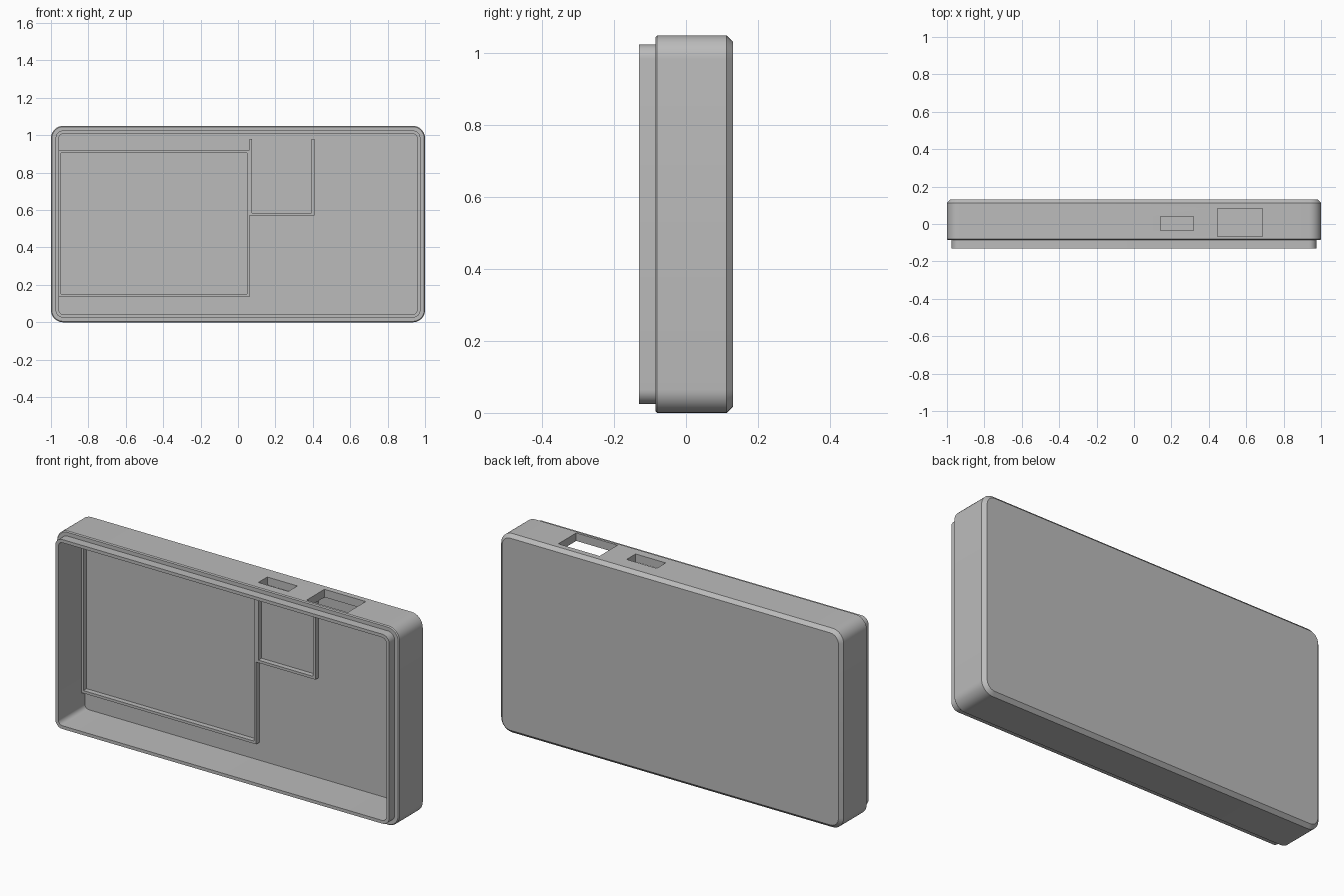
import bpy, bmesh
from math import sin, cos, pi

cube = bpy.data.objects.get("Cube")
if cube:
    bpy.data.objects.remove(cube, do_unlink=True)

grey = bpy.data.materials.new("plain grey")
grey.use_nodes = True
grey.diffuse_color = (0.5, 0.5, 0.5, 1)
grey.node_tree.nodes["Principled BSDF"].inputs["Base Color"].default_value = (0.5, 0.5, 0.5, 1)


def finish(bm, name):
    bmesh.ops.recalc_face_normals(bm, faces=bm.faces)
    mesh = bpy.data.meshes.new(name)
    bm.to_mesh(mesh)
    bm.free()
    mesh.materials.append(grey)
    obj = bpy.data.objects.new(name, mesh)
    bpy.context.collection.objects.link(obj)
    return obj


def box(name, x0, x1, y0, y1, z0, z1):
    bm = bmesh.new()
    bmesh.ops.create_cube(bm, size=1)
    for v in bm.verts:
        v.co.x = x1 if v.co.x > 0 else x0
        v.co.y = y1 if v.co.y > 0 else y0
        v.co.z = z1 if v.co.z > 0 else z0
    return finish(bm, name)


def rounded_ring(bm, y, inset, radius, steps=8):
    """Rounded rectangle at depth y, inset from the outer wall."""
    half_x, half_z = 1 - inset - radius, 0.525 - inset - radius
    ring = []
    for i, (sx, sz) in enumerate([(1, 1), (-1, 1), (-1, -1), (1, -1)]):
        for k in range(steps + 1):
            a = (i + k / steps) * pi / 2
            ring.append(bm.verts.new((sx * half_x + radius * cos(a), y,
                                      0.525 + sz * half_z + radius * sin(a))))
    return ring


# Case shell: cavity floor, cavity wall, lip, body and chamfered back
FLOOR = 0.09
profile = [(FLOOR, 0.042, 0.025), (-0.131, 0.042, 0.025),
           (-0.131, 0.025, 0.04), (-0.085, 0.025, 0.04),
           (-0.085, 0.005, 0.06), (-0.08, 0, 0.065),
           (0.113, 0, 0.065), (0.131, 0.018, 0.047)]
bm = bmesh.new()
rings = [rounded_ring(bm, *p) for p in profile]
for a, b in zip(rings, rings[1:]):
    for i in range(len(a)):
        j = (i + 1) % len(a)
        bm.faces.new((a[i], a[j], b[j], b[i]))
bm.faces.new(rings[0])
bm.faces.new(rings[-1])
shell = finish(bm, "case_shell")

# Two openings through the top wall
for x0, x1, y0, y1 in [(0.447, 0.688, -0.067, 0.083), (0.143, 0.319, -0.035, 0.04)]:
    cutter = box("opening_cutter", x0, x1, y0, y1, 0.95, 1.1)
    cutter.hide_render = True
    mod = shell.modifiers.new("opening", "BOOLEAN")
    mod.operation = "DIFFERENCE"
    mod.solver = "EXACT"
    mod.object = cutter
    bpy.context.view_layer.objects.active = shell
    bpy.ops.object.modifier_apply(modifier=mod.name)
    bpy.data.objects.remove(cutter, do_unlink=True)

bpy.ops.object.select_all(action="DESELECT")
shell.select_set(True)
bpy.context.view_layer.objects.active = shell
bpy.ops.object.shade_smooth_by_angle(angle=pi / 6)

# Low ribs on the cavity floor that frame two bays
RIB_TOP = FLOOR - 0.027
ribs = {
    "large_bay_top_rib": (-0.96, 0.062, 0.906, 0.92),
    "large_bay_bottom_rib": (-0.96, 0.062, 0.136, 0.15),
    "large_bay_outer_rib": (-0.96, -0.947, 0.15, 0.906),
    "large_bay_inner_rib": (0.048, 0.062, 0.15, 0.906),
    "small_bay_right_rib": (0.062, 0.075, 0.57, 0.98),
    "small_bay_left_rib": (0.394, 0.408, 0.57, 0.98),
    "small_bay_bottom_rib": (0.075, 0.394, 0.57, 0.584),
}
for name, (x0, x1, z0, z1) in ribs.items():
    box(name, x0, x1, RIB_TOP, FLOOR + 0.005, z0, z1)
